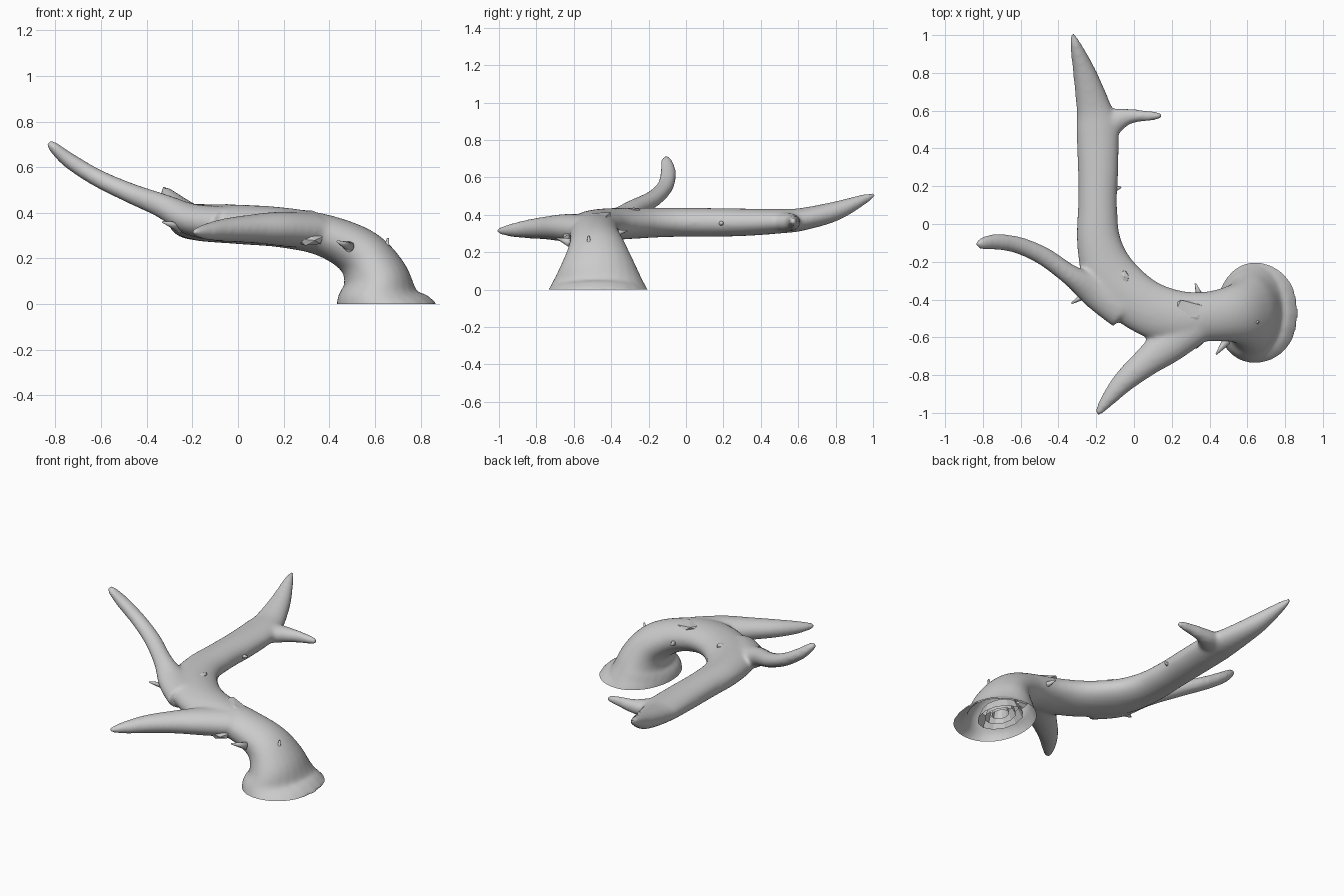
import bpy, bmesh, math
from mathutils import Vector, Matrix

if "Cube" in bpy.data.objects:
    bpy.data.objects.remove(bpy.data.objects["Cube"])

SIDES = 24


def catmull(a, b, c, d, t):
    return [0.5 * (2 * q + (r - p) * t + (2 * p - 5 * q + 4 * r - s) * t * t
                   + (3 * q - p - 3 * r + s) * t ** 3) for p, q, r, s in zip(a, b, c, d)]


def add_limb(bm, pts, steps=6):
    """Capped oval tube through (x, y, z, half width, half height) points."""
    p = [pts[0]] + pts + [pts[-1]]
    path = [catmull(*p[i:i + 4], k / steps) for i in range(len(pts) - 1) for k in range(steps)]
    path.append(pts[-1])
    rings = []
    for i, s in enumerate(path):
        t = Vector(path[min(i + 1, len(path) - 1)][:3]) - Vector(path[max(i - 1, 0)][:3])
        side = Vector((-t.y, t.x, 0)).normalized()
        up = t.normalized().cross(side)
        rings.append([bm.verts.new(Vector(s[:3]) + side * s[3] * math.cos(a) + up * s[4] * math.sin(a))
                      for a in (2 * math.pi * k / SIDES for k in range(SIDES))])
    for r, q in zip(rings, rings[1:]):
        for k in range(SIDES):
            n = (k + 1) % SIDES
            bm.faces.new((r[k], r[n], q[n], q[k]))
    bm.faces.new(rings[0][::-1])
    bm.faces.new(rings[-1])


def make_object(name, bm):
    bmesh.ops.recalc_face_normals(bm, faces=bm.faces)
    me = bpy.data.meshes.new(name)
    bm.to_mesh(me)
    bm.free()
    ob = bpy.data.objects.new(name, me)
    bpy.context.collection.objects.link(ob)
    bpy.context.view_layer.objects.active = ob
    return ob


# Trunk and the three tines
bm = bmesh.new()
add_limb(bm, [
    (.66, -.47, -.10, .315, .235), (.617, -.47, 0, .265, .192), (.60, -.47, .12, .205, .145),
    (.53, -.475, .225, .155, .113), (.38, -.49, .30, .132, .093), (.20, -.49, .335, .145, .088),
    (.03, -.42, .348, .145, .087), (-.12, -.28, .355, .145, .083), (-.185, -.1, .36, .118, .079),
    (-.193, .1, .36, .104, .077), (-.19, .3, .36, .108, .074), (-.195, .5, .366, .112, .066),
    (-.215, .62, .376, .092, .061), (-.262, .8, .42, .062, .052), (-.31, .95, .483, .030, .028),
    (-.327, 1.01, .508, .012, .012)])
add_limb(bm, [
    (-.20, .47, .36, .07, .05), (-.10, .545, .36, .065, .05), (-.02, .57, .36, .04, .04),
    (.07, .572, .365, .028, .03), (.135, .573, .365, .019, .02), (.15, .573, .365, .01, .01)])
add_limb(bm, [
    (.32, -.53, .32, .11, .08), (.18, -.64, .33, .10, .075), (.06, -.735, .33, .077, .063),
    (-.05, -.83, .325, .060, .052), (-.13, -.92, .318, .042, .038), (-.18, -.985, .315, .024, .022),
    (-.198, -1.01, .315, .01, .01)])
add_limb(bm, [
    (-.05, -.43, .35, .13, .08), (-.20, -.355, .37, .095, .07), (-.33, -.275, .43, .057, .054),
    (-.48, -.17, .49, .050, .044), (-.62, -.11, .555, .046, .039), (-.74, -.095, .63, .042, .035),
    (-.81, -.105, .69, .030, .024), (-.83, -.108, .71, .012, .012)])
body = make_object("antler_branch", bm)
m = body.modifiers.new("blend", 'REMESH')
m.mode, m.voxel_size = 'VOXEL', 0.011
s = body.modifiers.new("soften", 'SMOOTH')
s.factor, s.iterations = 0.5, 14
body.select_set(True)
for name in ("blend", "soften"):
    bpy.ops.object.modifier_apply(modifier=name)

# Open foot cut flat at the ground
bm = bmesh.new()
bm.from_mesh(body.data)
bmesh.ops.bisect_plane(bm, geom=bm.verts[:] + bm.edges[:] + bm.faces[:], plane_co=(0, 0, 0),
                       plane_no=(0, 0, -1), clear_outer=True)
bm.to_mesh(body.data)
bm.free()
body.data.shade_smooth()

# Nested rings inside the hollow foot
bm = bmesh.new()
for scale, z in ((.62, .03), (.42, .04), (.24, .05)):
    rings = [[bm.verts.new((.61 + .185 * f * math.cos(a), -.47 + .25 * f * math.sin(a), h))
              for a in (2 * math.pi * k / 12 for k in range(12))]
             for f, h in ((scale, z), (scale * .8, z + .06))]
    for k in range(12):
        n = (k + 1) % 12
        bm.faces.new((rings[0][k], rings[0][n], rings[1][n], rings[1][k]))
make_object("foot_rings", bm)

# Small thorns: root, tip, thickness
thorns = [((.645, -.52, .20), (.657, -.52, .29), .022), ((.35, -.39, .30), (.325, -.315, .315), .022),
          ((.49, -.62, .25), (.435, -.69, .275), .024), ((-.25, -.37, .335), (-.33, -.42, .36), .024),
          ((-.11, .185, .355), (-.068, .195, .355), .02)]
for i, (a, b, r) in enumerate(thorns):
    a, b = Vector(a), Vector(b)
    bm = bmesh.new()
    rot = (b - a).to_track_quat('Z', 'Y').to_matrix().to_4x4()
    bmesh.ops.create_cone(bm, cap_ends=True, segments=8, radius1=r, radius2=.004, depth=(b - a).length,
                          matrix=Matrix.Translation((a + b) / 2) @ rot)
    make_object(f"thorn_{i + 1}", bm).data.shade_smooth()

# Faceted bark scars just breaking the surface: centre, size, rotation
scars = [((.32, -.49, .375), (.15, .09, .035), (0, .22, -.45)),
         ((.31, -.63, .285), (.07, .035, .03), (.6, 0, .2)),
         ((-.05, -.28, .425), (.025, .04, .014), (0, 0, .2))]
for i, (c, size, r) in enumerate(scars):
    bm = bmesh.new()
    bmesh.ops.create_icosphere(bm, subdivisions=1, radius=1)
    ob = make_object(f"bark_scar_{i + 1}", bm)
    ob.location, ob.scale, ob.rotation_euler = c, size, r
